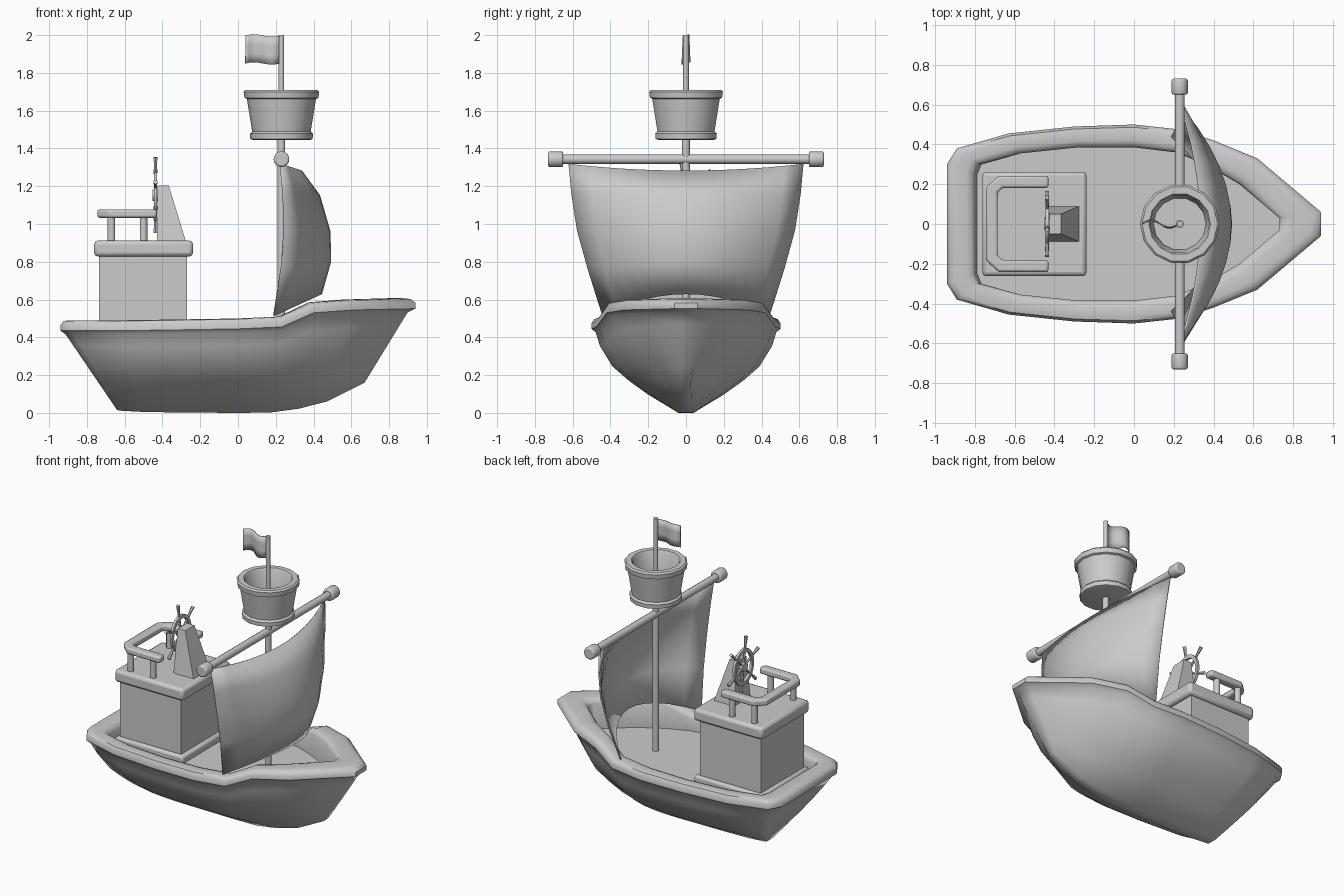
import bpy, bmesh, math
from mathutils import Vector

if "Cube" in bpy.data.objects:
    bpy.data.objects.remove(bpy.data.objects["Cube"], do_unlink=True)

GREY = (0.6, 0.6, 0.6, 1)
mat = bpy.data.materials.new("plain grey")
mat.use_nodes = True
mat.diffuse_color = GREY
mat.node_tree.nodes["Principled BSDF"].inputs["Base Color"].default_value = GREY


def finish(name, verts, faces, bevel=0, thick=0, angle=40):
    """Make a mesh object, fix its normals and shade it."""
    me = bpy.data.meshes.new(name)
    me.from_pydata([tuple(v) for v in verts], [], faces)
    bm = bmesh.new()
    bm.from_mesh(me)
    bmesh.ops.recalc_face_normals(bm, faces=bm.faces)
    bm.to_mesh(me)
    bm.free()
    me.materials.append(mat)
    ob = bpy.data.objects.new(name, me)
    bpy.context.collection.objects.link(ob)
    bpy.ops.object.select_all(action="DESELECT")
    ob.select_set(True)
    bpy.context.view_layer.objects.active = ob
    bpy.ops.object.shade_smooth_by_angle(angle=math.radians(angle))
    if thick:
        m = ob.modifiers.new("thickness", "SOLIDIFY")
        m.thickness, m.offset = thick, 0
    if bevel:
        m = ob.modifiers.new("bevel", "BEVEL")
        m.width, m.segments, m.limit_method = bevel, 2, "ANGLE"
    return ob


def bridge(loops, wrap=False):
    """Quads between successive closed loops of equal length."""
    n, k = len(loops[0]), len(loops)
    return [(a * n + i, a * n + (i + 1) % n, (a + 1) % k * n + (i + 1) % n, (a + 1) % k * n + i)
            for a in range(k if wrap else k - 1) for i in range(n)]


def flat(loops):
    return [p for lp in loops for p in lp]


def rod(name, a, b, r, sides=10, r2=None, bevel=0):
    """Straight round bar from a to b."""
    a, b = Vector(a), Vector(b)
    q = (b - a).to_track_quat("Z", "Y")
    loops = [[p + q @ Vector((rad * math.cos(t), rad * math.sin(t), 0))
              for t in (math.tau * (i + .5) / sides for i in range(sides))]
             for p, rad in ((a, r), (b, r2 or r))]
    caps = [tuple(range(sides)), tuple(range(sides, 2 * sides))]
    return finish(name, flat(loops), bridge(loops) + caps, bevel)


def block(name, x0, x1, hy, z0, z1, bevel=0, top=None):
    """Box, or a wedge when top = (x0, x1, half width) is given."""
    loops = [[(a, -h, z), (b, -h, z), (b, h, z), (a, h, z)]
             for (a, b, h), z in (((x0, x1, hy), z0), (top or (x0, x1, hy), z1))]
    return finish(name, flat(loops), bridge(loops) + [(0, 1, 2, 3), (4, 5, 6, 7)], bevel)


# Hull: stations from stern to bow
outer = [(-.94, .30), (-.89, .38), (-.63, .455), (-.3, .49), (0, .5), (.23, .475), (.4, .42), (.62, .33), (.94, .06)]
inner = [(-.80, .25), (-.78, .30), (-.57, .355), (-.28, .385), (0, .385), (.21, .36), (.36, .30), (.53, .20), (.73, .03)]
rim_z = [.49, .49, .49, .495, .5, .51, .585, .6, .607]
keel = [(-.64, .03, .015), (-.63, .035, .012), (-.5, .04, .005), (-.3, .04, .002), (0, .04, 0),
        (.17, .04, .002), (.32, .035, .022), (.47, .03, .06), (.67, .025, .16)]
belly = [(0, 0), (.37, .23), (.6, .4), (.8, .58), (.955, .84), (1, 1)]
rim = [(0, .055), (0, .025), (.12, .004), (.3, 0), (.7, 0), (.9, .008), (1, .03)]
DECK = .4


def mix(a, b, t):
    return a + (b - a) * t


def both_sides(row):
    return row + [(x, -y, z) for x, y, z in reversed(row)]


levels = []
for fy, fz in belly:
    levels.append([(mix(k[0], mix(o[0], i[0], .2), fz), mix(k[1], mix(o[1], i[1], .2), fy), mix(k[2], z - .075, fz))
                   for k, o, i, z in zip(keel, outer, inner, rim_z)])
for t, drop in rim:
    levels.append([(mix(o[0], i[0], t), mix(o[1], i[1], t), z - drop) for o, i, z in zip(outer, inner, rim_z)])
levels.append([(x + .012 * (x < -.7), y, DECK) for x, y in inner])
loops = [both_sides(lv) for lv in levels]
n, last = len(loops[0]), (len(loops) - 1) * len(loops[0])
caps = [(s + i, s + i + 1, s + n - 2 - i, s + n - 1 - i) for s in (0, last) for i in range(n // 2 - 1)]
finish("hull", flat(loops), bridge(loops) + caps, angle=45)

# Cabin
block("cabin_base", -.76, -.24, .26, DECK - .01, .45, .015)
block("cabin_walls", -.735, -.27, .235, .44, .85)
block("cabin_roof", -.762, -.238, .262, .828, .912, .02)

# Roof railing: rectangular section swept along a U
path = [(-.43, -.212), (-.67, -.212), (-.715, -.17), (-.715, .17), (-.67, .212), (-.43, .212)]
inside = [(-.43, -.182), (-.66, -.182), (-.685, -.158), (-.685, .158), (-.66, .182), (-.43, .182)]
sections = []
for (mx, my), (ix, iy) in zip(path, inside):
    ox, oy = 2 * mx - ix, 2 * my - iy
    sections.append([(ox, oy, 1.033), (ox, oy, 1.077), (ix, iy, 1.077), (ix, iy, 1.033)])
finish("railing", flat(sections), bridge(sections) + [(0, 1, 2, 3), (20, 21, 22, 23)], .012)
for x in (-.67, -.5):
    for y in (-.21, .21):
        rod("railing_post", (x, y, .9), (x, y, 1.045), .021)

# Steering stand and wheel
block("wheel_stand", -.43, -.275, .09, .905, 1.205, top=(-.425, -.367, .05))
WX, WZ = -.437, 1.153


def on_wheel(r, t, x=WX):
    return (x, .85 * r * math.cos(t), WZ + r * math.sin(t))


rings = [[on_wheel(r, math.tau * i / 18, WX + dx) for i in range(18)]
         for r, dx in ((.10, -.009), (.125, -.009), (.125, .009), (.10, .009))]
finish("wheel_ring", flat(rings), bridge(rings, True))
for i in range(6):
    t = math.radians(100 + 60 * i)
    rod("wheel_spoke", on_wheel(0, t), on_wheel(.16, t), .008, 6)
    rod("wheel_handle", on_wheel(.145, t), on_wheel(.203, t), .008, 6, .012)
rod("wheel_hub", (WX - .015, 0, WZ), (-.41, 0, WZ), .03, 10)

# Mast and yard
MX = .23
rod("mast", (MX, 0, DECK - .01), (MX, 0, 1.5), .021)
rod("flag_pole", (MX, 0, 1.45), (MX, 0, 2), .015)
rod("yard", (MX, -.68, 1.343), (MX, .68, 1.343), .025, 12)
for s in (-1, 1):
    rod("yard_knob", (MX, s * .65, 1.343), (MX, s * .73, 1.343), .043, 10, bevel=.01)

# Lookout basket: lathed profile of radius and height
profile = [(.15, 1.445), (.165, 1.45), (.167, 1.478), (.155, 1.49), (.183, 1.662), (.196, 1.668),
           (.2, 1.7), (.19, 1.71), (.155, 1.71), (.148, 1.7), (.132, 1.49)]
loops = [[(MX + r * math.cos(math.tau * i / 14), r * math.sin(math.tau * i / 14), z) for i in range(14)]
         for r, z in profile]
finish("lookout_basket", flat(loops), bridge(loops) + [tuple(range(14)), tuple(range(140, 154))])


def sheet(name, fn, nu, nv, thick):
    """Grid surface from a function of u and v in 0..1."""
    verts = [fn(i / nu, j / nv) for j in range(nv + 1) for i in range(nu + 1)]
    w = nu + 1
    faces = [(j * w + i, j * w + i + 1, j * w + w + i + 1, j * w + w + i) for j in range(nv) for i in range(nu)]
    return finish(name, verts, faces, thick=thick)


# Sail: rows of (edge x, edge y, edge z, centre x, centre z), top to bottom
rows = [(.225, .62, 1.318, .335, 1.28), (.24, .605, 1.16, .43, 1.15), (.245, .575, .97, .485, .96),
        (.23, .52, .77, .488, .8), (.19, .44, .515, .44, .63)]


def sail(u, v):
    ex, ey, ez, cx, cz = rows[round(v * 4)]
    u = 2 * u - 1
    belly_out = 1 - u * u
    return (mix(ex, cx, belly_out), u * ey, mix(ez, cz, belly_out))


sheet("sail", sail, 12, 4, .01)

# Flag with a gentle wave
sheet("flag", lambda u, v: (.04 + .185 * u, .022 * math.sin(math.tau * u) * (1 - .3 * v),
                            1.85 + .148 * v + .006 * math.sin(math.tau * u)), 10, 3, .006)
